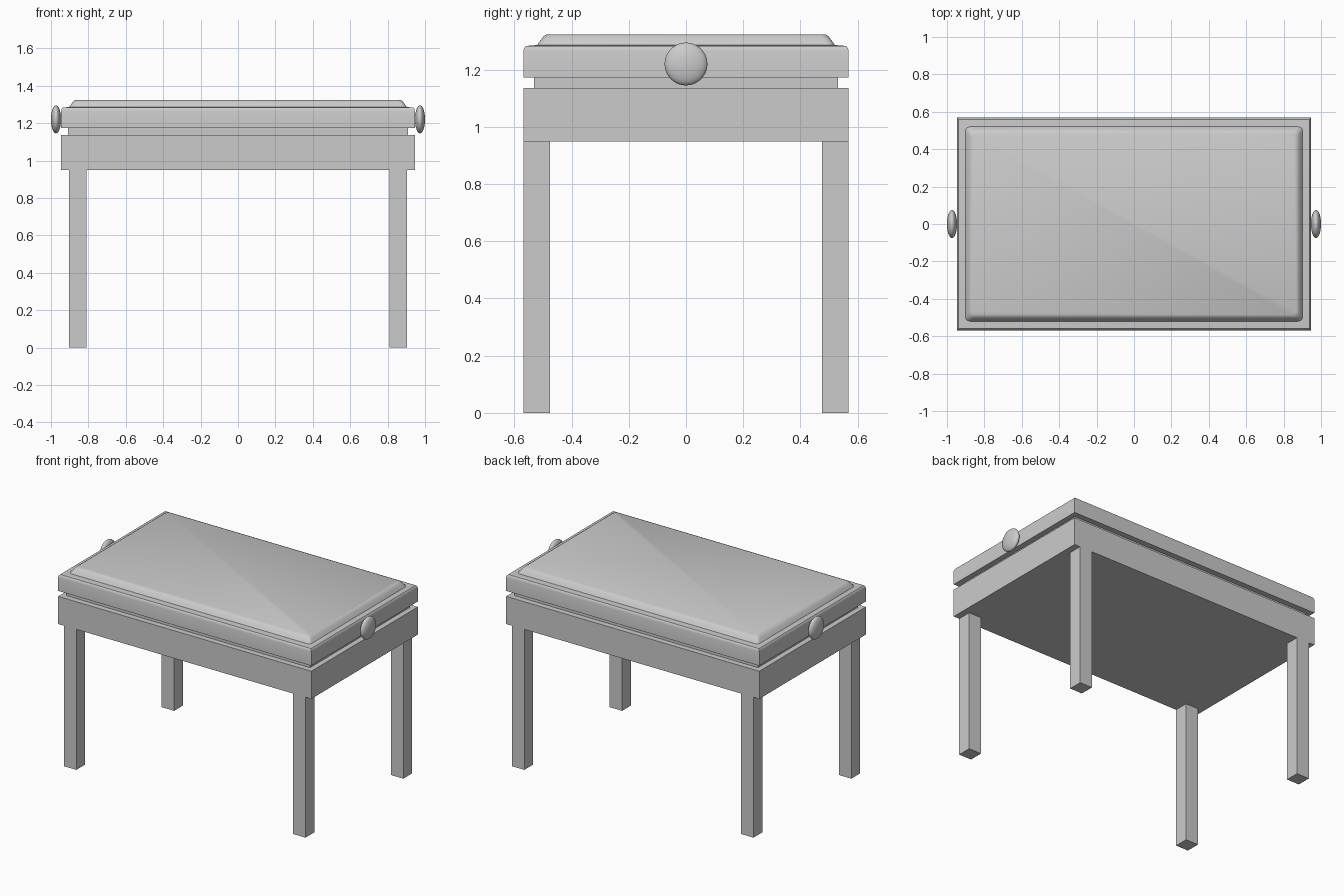
import bpy, bmesh
from math import pi, cos, sin

if "Cube" in bpy.data.objects:
    bpy.data.objects.remove(bpy.data.objects["Cube"])


def finish(name, bm, smooth=None):
    bmesh.ops.recalc_face_normals(bm, faces=bm.faces)
    mesh = bpy.data.meshes.new(name)
    bm.to_mesh(mesh)
    bm.free()
    ob = bpy.data.objects.new(name, mesh)
    bpy.context.collection.objects.link(ob)
    if smooth:
        bpy.ops.object.select_all(action='DESELECT')
        ob.select_set(True)
        bpy.context.view_layer.objects.active = ob
        bpy.ops.object.shade_smooth_by_angle(angle=smooth)
    return ob


def box(name, x0, x1, y0, y1, z0, z1):
    bm = bmesh.new()
    bmesh.ops.create_cube(bm, size=1)
    for v in bm.verts:
        v.co.x = (x0 + x1) / 2 + v.co.x * (x1 - x0)
        v.co.y = (y0 + y1) / 2 + v.co.y * (y1 - y0)
        v.co.z = (z0 + z1) / 2 + v.co.z * (z1 - z0)
    return finish(name, bm)


def slab(name, hx, hy, profile, radius, steps, smooth):
    """Stack rounded rectangles; profile is a list of (inset, z)."""
    bm = bmesh.new()
    rings = []
    for inset, z in profile:
        ring = []
        for k, (sx, sy) in enumerate([(1, 1), (-1, 1), (-1, -1), (1, -1)]):
            for i in range(steps + 1):
                a = k * pi / 2 + (i / steps * pi / 2 if steps else pi / 4)
                ring.append(bm.verts.new((
                    sx * (hx - inset - radius) + radius * cos(a),
                    sy * (hy - inset - radius) + radius * sin(a), z)))
        rings.append(ring)
    for lo, hi in zip(rings, rings[1:]):
        n = len(lo)
        for i in range(n):
            j = (i + 1) % n
            bm.faces.new((lo[i], lo[j], hi[j], hi[i]))
    bm.faces.new(rings[0])
    bm.faces.new(rings[-1])
    return finish(name, bm, smooth)


# Legs, flush with the front and back of the apron
for sx, side in ((-1, "left"), (1, "right")):
    for sy, end in ((-1, "front"), (1, "back")):
        xs = sorted((sx * 0.81, sx * 0.903))
        ys = sorted((sy * 0.475, sy * 0.569))
        box(f"{end}_{side}_leg", *xs, *ys, 0, 0.949)

# Apron and recessed neck
box("apron", -0.946, 0.946, -0.569, 0.569, 0.949, 1.136)
box("neck", -0.91, 0.91, -0.531, 0.531, 1.136, 1.173)

# Seat frame with a softened top edge
slab("seat_frame", 0.946, 0.569,
     [(0, 1.173), (0, 1.265), (0.003, 1.276), (0.009, 1.283), (0.045, 1.286)],
     0, 0, pi / 5)

# Padded cushion
slab("cushion", 0.904, 0.522,
     [(0, 1.282), (0.004, 1.29), (0.017, 1.308), (0.025, 1.318), (0.036, 1.324)],
     0.025, 4, pi / 5)

# Height adjustment knobs
for sx, side in ((-1, "left"), (1, "right")):
    bm = bmesh.new()
    bmesh.ops.create_uvsphere(bm, u_segments=32, v_segments=16, radius=1)
    for v in bm.verts:
        x, y, z = v.co
        v.co = (sx * 0.973 + z * 0.027, x * 0.075, 1.22 + y * 0.075)
    finish(f"{side}_knob", bm, pi / 4)
